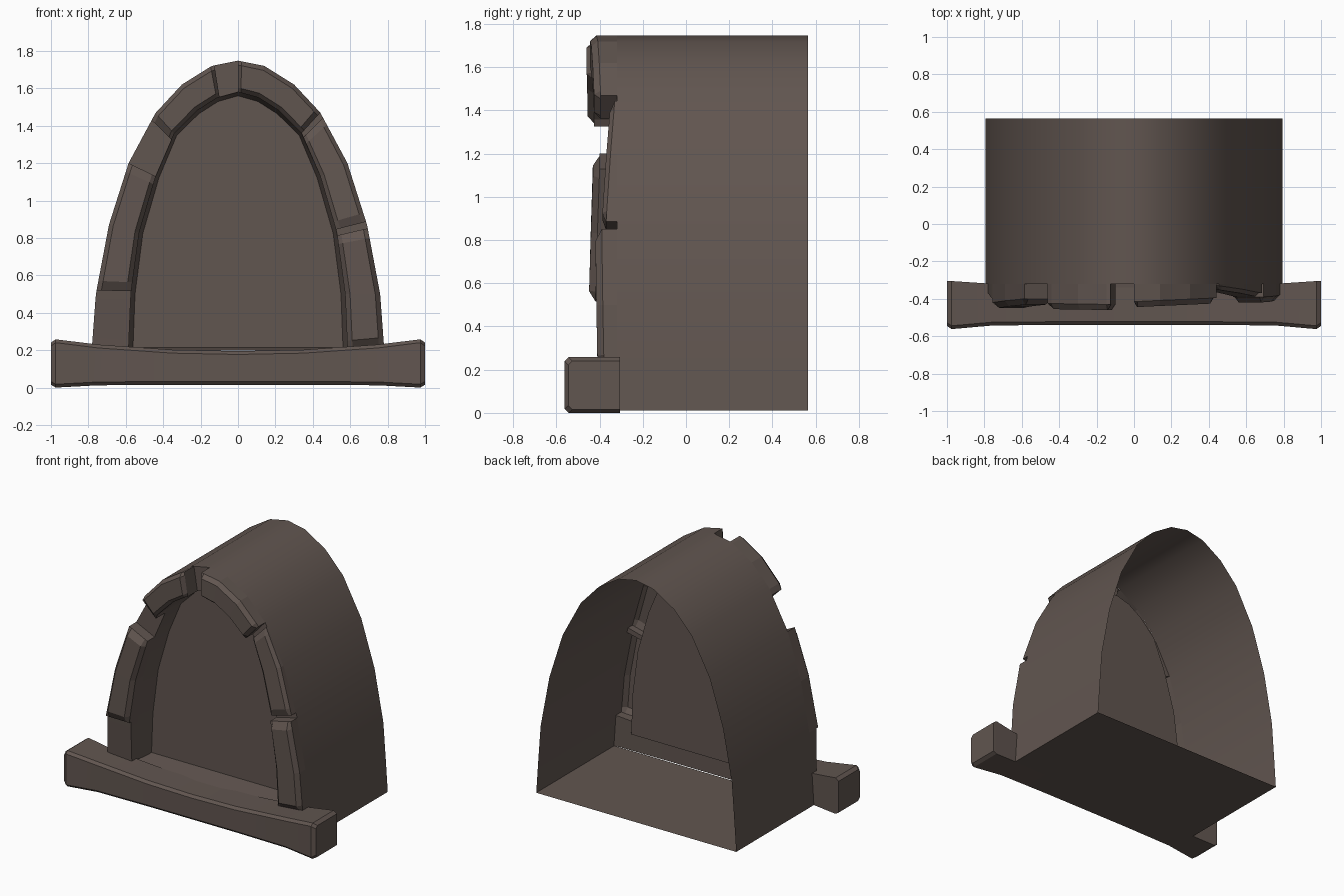
import bpy, bmesh, math

if "Cube" in bpy.data.objects:
    bpy.data.objects.remove(bpy.data.objects["Cube"])

stone = bpy.data.materials.new("brown_stone")
stone.diffuse_color = (0.12, 0.092, 0.08, 1)
stone.use_nodes = True
stone.node_tree.nodes["Principled BSDF"].inputs["Base Color"].default_value = stone.diffuse_color

# Half-arch control points (x, z) from the apex down to the sill
OUTER = [(0, 1.748), (.14, 1.72), (.30, 1.62), (.44, 1.47), (.585, 1.2), (.69, .87), (.76, .5), (.78, .23)]
INNER = [(0, 1.58), (.11, 1.55), (.22, 1.48), (.34, 1.36), (.44, 1.13), (.528, .83), (.573, .5), (.585, .21)]
WALL_Y, BACK_Y, PANEL_Y, FLOOR_Z = -.32, .565, -.18, .01


def at(line, s):
    """Point on the arch: s = -7 (left foot) .. 0 (apex) .. 7 (right foot)."""
    a = min(abs(s), 7)
    i = min(int(a), 6)
    f = a - i
    x = line[i][0] * (1 - f) + line[i + 1][0] * f
    z = line[i][1] * (1 - f) + line[i + 1][1] * f
    return (x if s >= 0 else -x), z


def ring_point(s, w, y):
    """w = 0 on the outer arch, 1 on the inner arch."""
    (xo, zo), (xi, zi) = at(OUTER, s), at(INNER, s)
    return (xo + (xi - xo) * w, y, zo + (zi - zo) * w)


def finish(bm, name, smooth=None):
    bmesh.ops.remove_doubles(bm, verts=bm.verts, dist=1e-5)
    bmesh.ops.recalc_face_normals(bm, faces=bm.faces)
    me = bpy.data.meshes.new(name)
    bm.to_mesh(me)
    bm.free()
    me.materials.append(stone)
    ob = bpy.data.objects.new(name, me)
    bpy.context.collection.objects.link(ob)
    if smooth:
        bpy.ops.object.select_all(action='DESELECT')
        ob.select_set(True)
        bpy.context.view_layer.objects.active = ob
        bpy.ops.object.shade_smooth_by_angle(angle=math.radians(smooth))
    return ob


def loft(bm, rows, closed=False):
    rows = [[bm.verts.new(p) for p in r] for r in rows]
    for a, b in zip(rows, rows[1:]):
        n = len(a)
        for i in range(n if closed else n - 1):
            j = (i + 1) % n
            bm.faces.new((a[i], a[j], b[j], b[i]))
    return rows


# Outer vault: thin shell, open at the back
bm = bmesh.new()
steps = list(range(-7, 8))
foot = lambda y, s: [(s * .795, y, FLOOR_Z)]
shell = lambda y: foot(y, -1) + [ring_point(s, 0, y) for s in steps] + foot(y, 1)
loft(bm, [shell(BACK_Y), shell(WALL_Y)])
finish(bm, "vault_shell", 35)

# Reveal and recessed panel
bm = bmesh.new()
rows = loft(bm, [[ring_point(s, 1, WALL_Y) for s in steps],
                 [ring_point(s, 1.12, PANEL_Y) for s in steps]])
bm.faces.new(rows[-1])
finish(bm, "recessed_panel", 35)

# Floor and the ledge between sill and panel
bm = bmesh.new()
loft(bm, [[(-.795, BACK_Y, FLOOR_Z), (.795, BACK_Y, FLOOR_Z)],
          [(-.795, WALL_Y, FLOOR_Z), (.795, WALL_Y, FLOOR_Z)]])
finish(bm, "floor")
bm = bmesh.new()
loft(bm, [[(-.57, PANEL_Y, .215), (.57, PANEL_Y, .215)],
          [(-.6, -.34, .197), (.6, -.34, .197)]])
finish(bm, "inner_ledge")


# Arch stones: chamfered blocks swept along the arch, open at the back
def arch_stone(name, s0, s1, y0, y1, c=.03):
    bm = bmesh.new()
    d = min(.14, (s1 - s0) * .2)
    inner = [float(k) for k in steps if s0 + d + .05 < k < s1 - d - .05]
    samples = [s0, s0 + d] + inner + [s1 - d, s1]
    rows = []
    for k, s in enumerate(samples):
        y = y0 + (y1 - y0) * (s - s0) / (s1 - s0)
        front = y + c if k in (0, len(samples) - 1) else y
        rows.append([ring_point(s, 0, WALL_Y), ring_point(s, 0, y + c), ring_point(s, .14, front),
                     ring_point(s, .86, front), ring_point(s, 1, y + c), ring_point(s, 1, WALL_Y)])
    v = loft(bm, rows)
    bm.faces.new(v[0])
    bm.faces.new(v[-1])
    finish(bm, name)


# Mortar joints: flat strips set back between the stones
def joint(name, s0, s1):
    bm = bmesh.new()
    samples = [s0] + [k for k in steps if s0 < k < s1] + [s1]
    loft(bm, [[ring_point(s, w, WALL_Y) for s in samples] for w in (0, 1)])
    finish(bm, name)


arch_stone("left_foot_stone", -7, -5.95, -.37, -.40, 0)
arch_stone("left_side_stone", -5.95, -4.0, -.45, -.43)
joint("left_joint", -4.0, -3.15)
arch_stone("left_top_stone", -3.15, -.9, -.455, -.46)
joint("apex_joint", -.9, 0)
arch_stone("right_top_stone", 0, 3.0, -.445, -.425)
joint("right_upper_joint", 3.0, 3.1)
arch_stone("right_side_stone", 3.1, 4.95, -.35, -.39, .02)
joint("right_lower_joint", 4.95, 5.05)
arch_stone("right_foot_stone", 5.05, 7, -.42, -.41)

# Sill: worn bar, thinner in the middle, with chamfered front and ends
bm = bmesh.new()
half = [(0, .195, .015, -.54), (.35, .202, .015, -.54), (.75, .23, .012, -.542),
        (.975, .258, 0, -.562), (1, .24, .015, -.545)]
sections = [(-x, t, b, f) for x, t, b, f in half[:0:-1]] + half
rows = []
for x, t, b, f in sections:
    c = .018
    back = -.305 if abs(x) > .9 else -.32
    rows.append([(x, back, b), (x, back, t), (x, f + c, t), (x, f, t - c), (x, f, b + c), (x, f + c, b)])
v = loft(bm, rows, True)
bm.faces.new(v[0])
bm.faces.new(v[-1])
finish(bm, "window_sill", 20)
